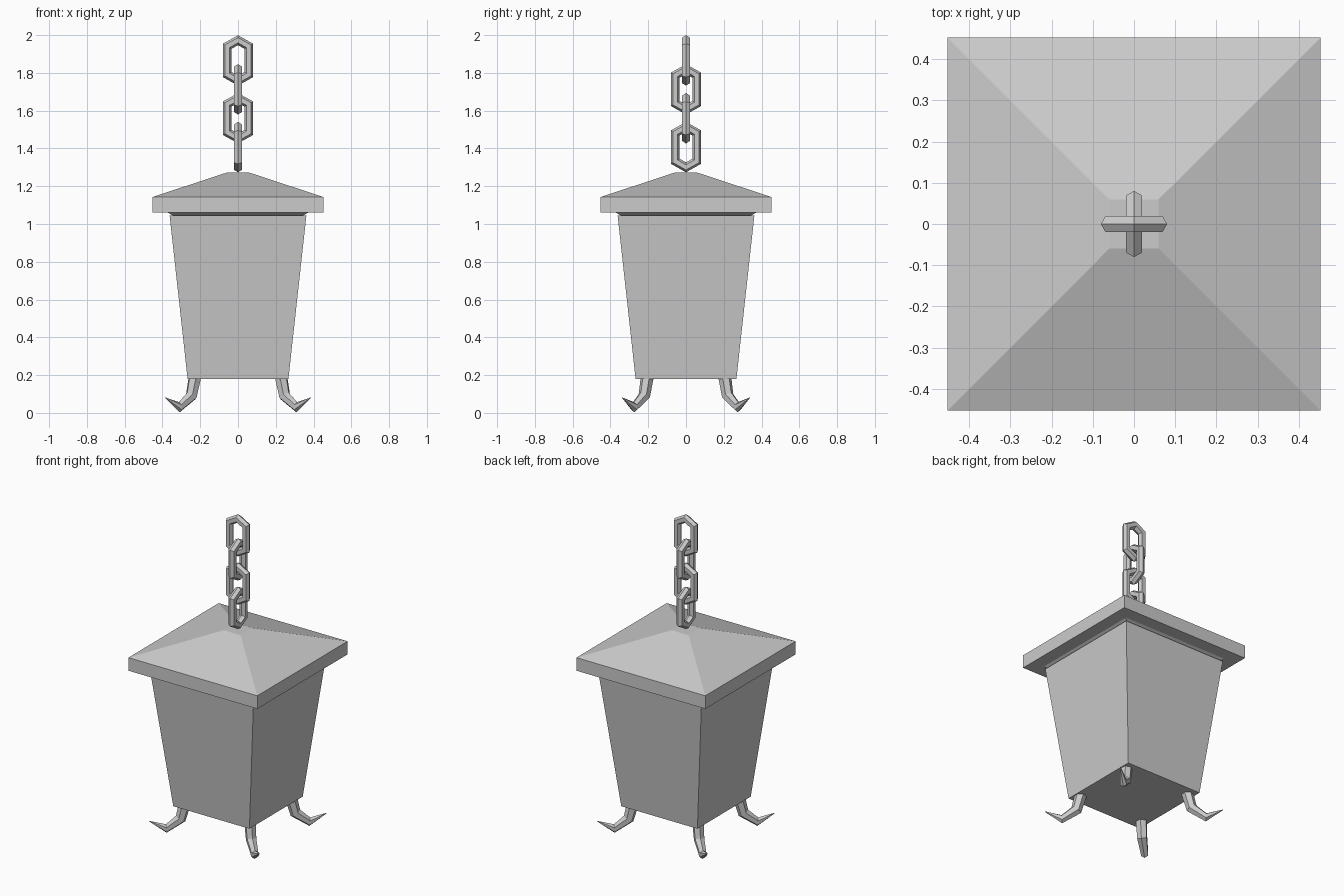
import bpy, bmesh, math
from mathutils import Vector

if "Cube" in bpy.data.objects:
    bpy.data.objects.remove(bpy.data.objects["Cube"])


def make_object(name, bm):
    bmesh.ops.recalc_face_normals(bm, faces=bm.faces)
    mesh = bpy.data.meshes.new(name)
    bm.to_mesh(mesh)
    bm.free()
    ob = bpy.data.objects.new(name, mesh)
    bpy.context.collection.objects.link(ob)
    return ob


def skin(bm, rings, closed):
    n = len(rings[0])
    for i in range(len(rings) if closed else len(rings) - 1):
        a, b = rings[i], rings[(i + 1) % len(rings)]
        for j in range(n):
            k = (j + 1) % n
            bm.faces.new((a[j], a[k], b[k], b[j]))
    if not closed:
        bm.faces.new(rings[0])
        bm.faces.new(rings[-1])


def square_stack(name, profile):
    """Square rings of (half width, height), capped at both ends."""
    bm = bmesh.new()
    rings = [[bm.verts.new((sx * w, sy * w, z))
              for sx, sy in ((-1, -1), (1, -1), (1, 1), (-1, 1))]
             for w, z in profile]
    skin(bm, rings, False)
    return make_object(name, bm)


def sweep(name, path, section, radii, origin, angle, closed):
    """Mitred sweep along a planar (s, z) path in the vertical plane at angle."""
    out = Vector((math.cos(angle), math.sin(angle), 0))
    side = Vector((-math.sin(angle), math.cos(angle), 0))
    pts = [Vector(p) for p in path]
    n = len(pts)
    bm = bmesh.new()
    rings = []
    for i, p in enumerate(pts):
        d0 = p - pts[i - 1] if closed or i > 0 else pts[1] - p
        d1 = pts[(i + 1) % n] - p if closed or i < n - 1 else d0
        d0, d1 = d0.normalized(), d1.normalized()
        t = (d0 + d1).normalized()
        m = Vector((t.y, -t.x)) / t.dot(d0)
        ring = []
        for u, v in section:
            q = p + m * u * radii[i]
            ring.append(bm.verts.new(Vector(origin) + out * q.x
                                     + side * v * radii[i] + Vector((0, 0, q.y))))
        rings.append(ring)
    skin(bm, rings, closed)
    return make_object(name, bm)


# Tapered box and overhanging roof
square_stack("body", [(0.267, 0.18), (0.362, 1.045)])
square_stack("roof_neck", [(0.345, 1.045), (0.37, 1.06)])
square_stack("roof", [(0.452, 1.06), (0.452, 1.143), (0.06, 1.272)])

# Chain of alternating six-sided links
link_path = [(0, -0.107), (0.057, -0.075), (0.057, 0.075),
             (0, 0.107), (-0.057, 0.075), (-0.057, -0.075)]
link_section = [(0.023, 0), (0.012, 0.02), (-0.012, 0.02),
                (-0.023, 0), (-0.012, -0.02), (0.012, -0.02)]
for i in range(4):
    sweep(f"chain_link_{i + 1}", link_path, link_section, [1] * 6,
          (0, 0, 1.866 - 0.153 * i), (i % 2) * math.pi / 2, True)

# Clawed feet, mirrored to all four corners
hexagon = [(math.cos(k * math.pi / 3), math.sin(k * math.pi / 3)) for k in range(6)]
feet = sweep("claw_feet", [(0, 0.19), (0.025, 0.09), (0.108, 0.03), (0.205, 0.08)],
             hexagon, [0.035, 0.031, 0.023, 0.002],
             (0.228, 0.205, 0), math.radians(40), False)
mirror = feet.modifiers.new("mirror", 'MIRROR')
mirror.use_axis = (True, True, False)
mirror.use_mirror_merge = False
